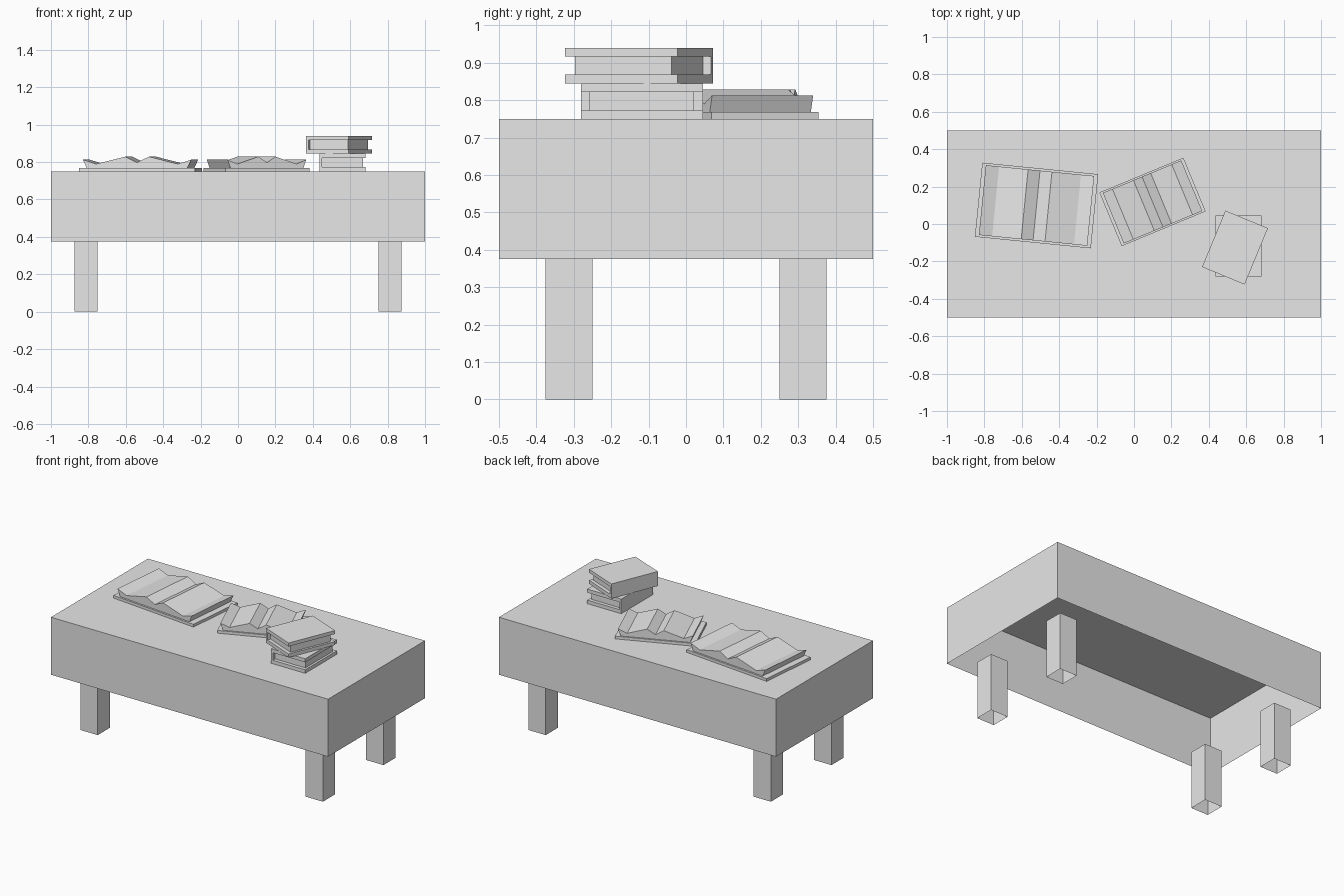
import bpy, bmesh
from math import radians

cube = bpy.data.objects.get("Cube")
if cube:
    bpy.data.objects.remove(cube)

grey = bpy.data.materials.new("plain grey")
grey.use_nodes = True
grey.diffuse_color = (0.8, 0.8, 0.8, 1)
grey.node_tree.nodes["Principled BSDF"].inputs["Base Color"].default_value = (0.8, 0.8, 0.8, 1)


def finish(bm, name, loc, turn=0):
    mesh = bpy.data.meshes.new(name)
    bm.to_mesh(mesh)
    bm.free()
    mesh.materials.append(grey)
    obj = bpy.data.objects.new(name, mesh)
    obj.location = loc
    obj.rotation_euler.z = radians(turn)
    bpy.context.collection.objects.link(obj)
    return obj


def box(name, size, loc, turn=0, open_sides=()):
    """Box standing on loc; open_sides lists the z directions left open."""
    bm = bmesh.new()
    bmesh.ops.create_cube(bm, size=1)
    for v in bm.verts:
        v.co.z += 0.5
        v.co.x, v.co.y, v.co.z = (c * s for c, s in zip(v.co, size))
    bm.normal_update()
    gone = [f for f in bm.faces if round(f.normal.z) in open_sides and abs(f.normal.z) > 0.5]
    bmesh.ops.delete(bm, geom=gone, context='FACES')
    return finish(bm, name, loc, turn)


def prism(name, profile, depth, loc, turn=0):
    """Extrude an x-z profile along y, centred."""
    bm = bmesh.new()
    face = bm.faces.new([bm.verts.new((x, -depth / 2, z)) for x, z in profile])
    new = bmesh.ops.extrude_face_region(bm, geom=[face])["geom"]
    bmesh.ops.translate(bm, vec=(0, depth, 0),
                        verts=[g for g in new if isinstance(g, bmesh.types.BMVert)])
    bmesh.ops.recalc_face_normals(bm, faces=bm.faces)
    return finish(bm, name, loc, turn)


TOP = 0.75

# Table: hollow body open underneath, four hollow legs
box("table_body", (2, 1, 0.375), (0, 0, 0.375), open_sides=(-1,))
for sx, side in ((1, "left"), (-1, "right")):
    for sy, end in ((-1, "front"), (1, "back")):
        box(f"{end}_{side}_leg", (0.125, 0.125, 0.375),
            (sx * 0.8125, sy * 0.3125, 0), open_sides=(-1, 1))


# Open books: flat cover and a zigzag block of pages
def open_book(name, x, y, turn, scale):
    box(name + "_cover", (0.623 * scale, 0.398 * scale, 0.018), (x, y, TOP), turn)
    half = [(0.064, 0.061), (0.22, 0.022), (0.291, 0.045), (0.27, 0)]
    right = [(px * scale, pz) for px, pz in half]
    left = [(-px, pz) for px, pz in reversed(right)]
    prism(name + "_pages", left + [(0, 0.03)] + right, 0.375 * scale,
          (x, y, TOP + 0.018), turn)


open_book("large_open_book", -0.521, 0.099, -5.7, 1)
open_book("small_open_book", 0.099, 0.118, 22.5, 0.78)


# Closed books: C-shaped cover with its spine on the right, pages set in
def closed_book(name, x, y, z, turn):
    w, h, t, s = 0.123, 0.095, 0.023, 0.013
    cover = [(-w, 0), (w, 0), (w, t), (s - w, t),
             (s - w, h - t), (w, h - t), (w, h), (-w, h)]
    prism(name + "_cover", cover, 0.326, (x, y, z), turn)
    inner = [(s - w, t), (w - 0.014, t), (w - 0.014, h - t), (s - w, h - t)]
    prism(name + "_pages", inner, 0.28, (x, y, z), turn)


closed_book("lower_closed_book", 0.559, -0.118, TOP, 0)
closed_book("upper_closed_book", 0.54, -0.126, TOP + 0.095, -22.5)
